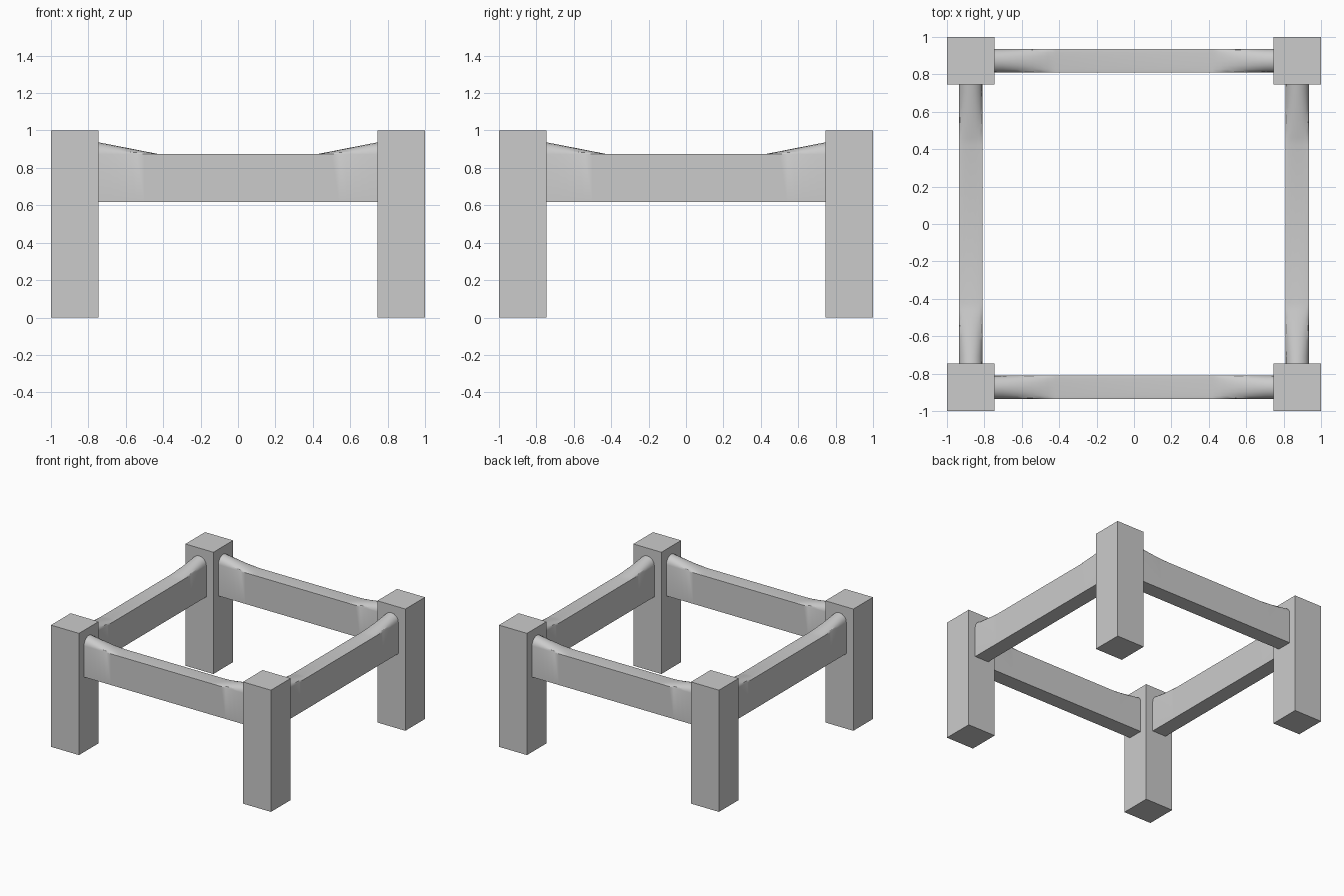
import bpy, bmesh, math
from mathutils import Matrix

if "Cube" in bpy.data.objects:
    bpy.data.objects.remove(bpy.data.objects["Cube"])

POST = 0.255                 # post thickness
C = 1 - POST / 2             # post and rail centre line
END = 1 - POST               # rail end, at the post face
FLAT = 0.42                  # where the flat middle of the rail begins
R = 0.0635                   # rail half width and end arch radius
Z0, Z1 = 0.617, 0.873        # rail bottom and flat top
ARC, STEPS = 8, 8


def finish(bm, name):
    bmesh.ops.recalc_face_normals(bm, faces=bm.faces)
    mesh = bpy.data.meshes.new(name)
    bm.to_mesh(mesh)
    bm.free()
    obj = bpy.data.objects.new(name, mesh)
    bpy.context.collection.objects.link(obj)
    return obj


def post(name, x, y):
    bm = bmesh.new()
    bmesh.ops.create_cube(bm, size=1, matrix=Matrix.Translation((x, y, 0.5))
                          @ Matrix.Diagonal((POST, POST, 1, 1)))
    return finish(bm, name)


def rail(name, angle):
    # Loft from an arched section at each end to a flat-topped middle
    bm = bmesh.new()
    ramp = [FLAT + (END - FLAT) * i / STEPS for i in range(STEPS + 1)]
    rings = []
    for x in [-v for v in reversed(ramp)] + ramp:
        t = (abs(x) - FLAT) / (END - FLAT)
        section = [(-R, Z0), (R, Z0)]
        for i in range(ARC + 1):
            a = math.pi * i / ARC
            section.append((R * math.cos(a), Z1 + t * R * math.sin(a)))
        rings.append([bm.verts.new((x, y - C, z)) for y, z in section])
    n = len(rings[0])
    for a, b in zip(rings, rings[1:]):
        for i in range(n):
            j = (i + 1) % n
            bm.faces.new((a[i], a[j], b[j], b[i]))
    bm.faces.new(rings[0])
    bm.faces.new(rings[-1])
    bmesh.ops.rotate(bm, verts=bm.verts, cent=(0, 0, 0),
                     matrix=Matrix.Rotation(angle, 3, 'Z'))
    obj = finish(bm, name)
    bpy.ops.object.select_all(action='DESELECT')
    obj.select_set(True)
    bpy.context.view_layer.objects.active = obj
    bpy.ops.object.shade_smooth_by_angle(angle=math.radians(30))


# Corner posts
for sy, front in ((-1, "front"), (1, "back")):
    for sx, side in ((-1, "left"), (1, "right")):
        post(f"{front}_{side}_post", sx * C, sy * C)

# Connecting rails
for k, side in enumerate(("front", "right", "back", "left")):
    rail(f"{side}_rail", k * math.pi / 2)
